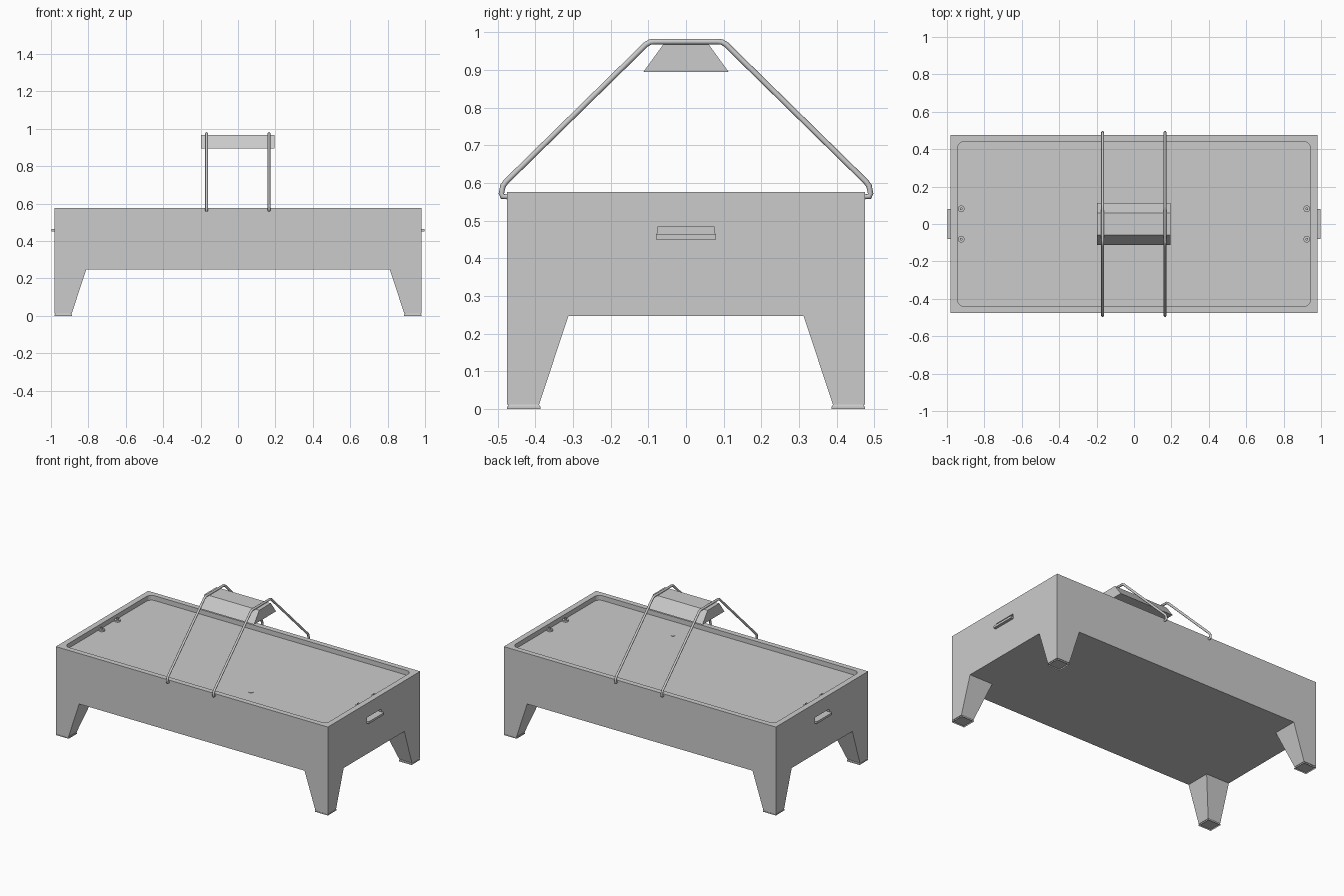
import bpy, bmesh
from math import radians

if "Cube" in bpy.data.objects:
    bpy.data.objects.remove(bpy.data.objects["Cube"])

FLOOR, RIM = 0.545, 0.576


def make_object(name, bm):
    bmesh.ops.recalc_face_normals(bm, faces=bm.faces[:])
    mesh = bpy.data.meshes.new(name)
    bm.to_mesh(mesh)
    bm.free()
    ob = bpy.data.objects.new(name, mesh)
    bpy.context.collection.objects.link(ob)
    return ob


def add_loft(bm, bottom, top, cap_bottom=True):
    """Join two equal-length rings of points; returns the bottom cap."""
    a = [bm.verts.new(p) for p in bottom]
    b = [bm.verts.new(p) for p in top]
    for i in range(len(a)):
        j = (i + 1) % len(a)
        bm.faces.new((a[i], a[j], b[j], b[i]))
    bm.faces.new(b)
    return bm.faces.new(a[::-1]) if cap_bottom else None


def rect(x0, x1, y0, y1, z):
    return [(x0, y0, z), (x1, y0, z), (x1, y1, z), (x0, y1, z)]


def box(name, x0, x1, y0, y1, z0, z1):
    bm = bmesh.new()
    add_loft(bm, rect(x0, x1, y0, y1, z0), rect(x0, x1, y0, y1, z1))
    return make_object(name, bm)


def cut(target, cutter):
    cutter.hide_render = True
    mod = target.modifiers.new("cut", 'BOOLEAN')
    mod.operation, mod.solver, mod.object = 'DIFFERENCE', 'EXACT', cutter
    bpy.context.view_layer.objects.active = target
    bpy.ops.object.modifier_apply(modifier=mod.name)
    bpy.data.objects.remove(cutter)


def disc_stack(name, x, y, layers, sides=20):
    """Stacked discs given as (radius, z0, z1)."""
    bm = bmesh.new()
    for r, z0, z1 in layers:
        new = bmesh.ops.create_cone(bm, cap_ends=True, segments=sides,
                                    radius1=r, radius2=r, depth=z1 - z0)
        bmesh.ops.translate(bm, verts=new["verts"], vec=(x, y, (z0 + z1) / 2))
    return make_object(name, bm)


# Cabinet with a sunken, round-cornered playing surface
cabinet = box("table_cabinet", -0.98, 0.98, -0.475, 0.475, 0.247, RIM)
bm = bmesh.new()
add_loft(bm, rect(-0.943, 0.943, -0.44, 0.44, FLOOR),
         rect(-0.943, 0.943, -0.44, 0.44, 0.7))
upright = [e for e in bm.edges if abs(e.verts[0].co.z - e.verts[1].co.z) > 0.05]
bmesh.ops.bevel(bm, geom=upright, offset=0.035, segments=5, profile=0.5,
                affect='EDGES')
cut(cabinet, make_object("recess_cutter", bm))

# Puck return slot and tray on each end
for side, s in (("left", -1), ("right", 1)):
    bm = bmesh.new()
    outline = [(-0.078, 0.452), (0.078, 0.452), (0.074, 0.484), (-0.074, 0.484)]
    add_loft(bm, [(s * 0.955, y, z) for y, z in outline],
             [(s * 1.05, y, z) for y, z in outline])
    cut(cabinet, make_object("slot_cutter", bm))
    x0, x1 = sorted((s * 0.955, s * 0.998))
    box(side + "_puck_tray", x0, x1, -0.079, 0.079, 0.45, 0.464)

# Tapered corner legs with hollow-bottomed feet
for sx in (-1, 1):
    for sy in (-1, 1):
        tag = ("left" if sx < 0 else "right") + ("_front" if sy < 0 else "_back")

        def ring(xi, yi, z, inset=0.0):
            return rect(sx * (xi + inset), sx * (0.98 - inset),
                        sy * (yi + inset), sy * (0.475 - inset), z)

        bm = bmesh.new()
        add_loft(bm, ring(0.889, 0.39, 0.012), ring(0.812, 0.312, 0.247))
        make_object(tag + "_leg", bm)

        bm = bmesh.new()
        base = add_loft(bm, ring(0.888, 0.386, 0.0), ring(0.888, 0.386, 0.012, 0.004))
        bmesh.ops.inset_region(bm, faces=[base], thickness=0.008)
        bmesh.ops.translate(bm, verts=base.verts[:], vec=(0, 0, 0.007))
        make_object(tag + "_foot", bm)

# Bent rods that arch over the table
half = [(0.474, 0.564), (0.487, 0.564), (0.490, 0.572), (0.486, 0.592),
        (0.478, 0.603), (0.118, 0.956), (0.107, 0.967), (0.095, 0.974),
        (0.085, 0.975)]
path = half + [(-y, z) for y, z in reversed(half)]
for side, x in (("left", -0.168), ("right", 0.166)):
    curve = bpy.data.curves.new(side + "_arch_rod", 'CURVE')
    curve.dimensions = '3D'
    curve.bevel_depth, curve.bevel_resolution = 0.0075, 2
    curve.use_fill_caps = True
    spline = curve.splines.new('POLY')
    spline.points.add(len(path) - 1)
    for p, (y, z) in zip(spline.points, path):
        p.co = (x, y, z, 1)
    rod = bpy.data.objects.new(side + "_arch_rod", curve)
    bpy.context.collection.objects.link(rod)
    bpy.ops.object.select_all(action='DESELECT')
    rod.select_set(True)
    bpy.context.view_layer.objects.active = rod
    bpy.ops.object.convert(target='MESH')
    bpy.ops.object.shade_smooth_by_angle(angle=radians(50))

# Scoreboard hanging under the rods
bm = bmesh.new()
add_loft(bm, rect(-0.198, 0.195, -0.113, 0.113, 0.895),
         rect(-0.198, 0.195, -0.06, 0.06, 0.968))
make_object("scoreboard", bm)

# Two mallets at each end, and the puck
for sx in (-1, 1):
    for sy in (-1, 1):
        tag = ("left" if sx < 0 else "right") + ("_front" if sy < 0 else "_back")
        disc_stack(tag + "_mallet", sx * 0.924, sy * 0.081,
                   [(0.018, FLOOR, 0.555), (0.007, 0.555, 0.566)])
disc_stack("puck", 0.29, -0.28, [(0.014, FLOOR, FLOOR + 0.002)])
